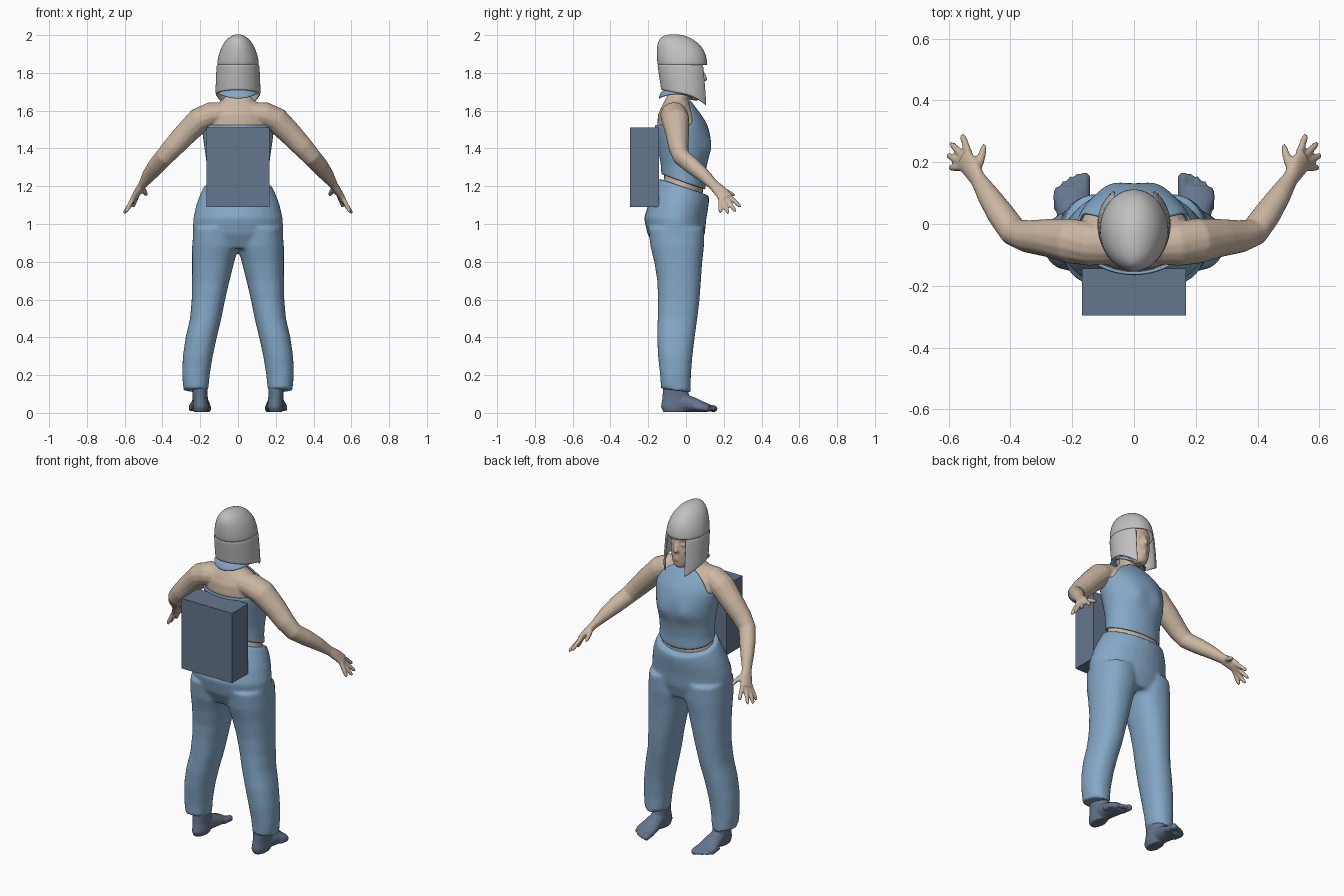
import bpy, bmesh, math
from mathutils import Vector

if "Cube" in bpy.data.objects:
    bpy.data.objects.remove(bpy.data.objects["Cube"])


def material(name, rgb):
    m = bpy.data.materials.new(name)
    m.use_nodes = True
    m.diffuse_color = (*rgb, 1)
    m.node_tree.nodes["Principled BSDF"].inputs["Base Color"].default_value = (*rgb, 1)
    return m


SKIN = material("skin", (0.60, 0.47, 0.36))
BLUE = material("light blue cloth", (0.23, 0.39, 0.57))
SLATE = material("slate blue", (0.13, 0.18, 0.27))
GREY = material("grey hair", (0.53, 0.53, 0.53))


def skin_rows(bm, rows, closed=True, cap=True):
    """Bridge rows of points into a surface."""
    vs = [[bm.verts.new(p) for p in r] for r in rows]
    n = len(rows[0])
    for a, b in zip(vs, vs[1:]):
        for i in range(n if closed else n - 1):
            j = (i + 1) % n
            bm.faces.new((a[i], a[j], b[j], b[i]))
    if cap:
        bm.faces.new(vs[0])
        bm.faces.new(vs[-1])


def ring(z, x0, x1, y0, y1, lean=0, n=32, power=1.0):
    pts = []
    for i in range(n):
        a = 2 * math.pi * i / n
        c, s = math.cos(a), math.sin(a)
        c = math.copysign(abs(c) ** power, c)
        s = math.copysign(abs(s) ** power, s)
        y = (y0 + y1) / 2 + (y1 - y0) / 2 * s
        pts.append(((x0 + x1) / 2 + (x1 - x0) / 2 * c, y, z - lean * y))
    return pts


def tube(bm, path, side, sx=1, n=14):
    """Elliptical tube; path items are (x, y, z, half width, half thickness)."""
    pts = [Vector((p[0] * sx, *p[1:3])) for p in path]
    side = Vector((side[0] * sx, *side[1:]))
    rows = []
    for i, p in enumerate(pts):
        t = (pts[min(i + 1, len(pts) - 1)] - pts[max(i - 1, 0)]).normalized()
        w = (side - t * side.dot(t)).normalized()
        h = t.cross(w)
        rows.append([p + w * path[i][3] * math.cos(a) + h * path[i][4] * math.sin(a)
                     for a in (2 * math.pi * k / n for k in range(n))])
    skin_rows(bm, rows)


def table(rows, z):
    """Interpolate a profile of (z, half width, back, front)."""
    for a, b in zip(rows, rows[1:]):
        if z <= b[0]:
            break
    t = max(0, min(1, (z - a[0]) / (b[0] - a[0])))
    return [p + (q - p) * t for p, q in zip(a[1:], b[1:])]


def finish(bm, name, mat, voxel=0, iterations=4, thick=0):
    bmesh.ops.recalc_face_normals(bm, faces=bm.faces)
    me = bpy.data.meshes.new(name)
    bm.to_mesh(me)
    bm.free()
    ob = bpy.data.objects.new(name, me)
    bpy.context.collection.objects.link(ob)
    me.materials.append(mat)
    for p in me.polygons:
        p.use_smooth = True
    if voxel:
        r = ob.modifiers.new("merge", "REMESH")
        r.mode, r.voxel_size, r.use_smooth_shade = "VOXEL", voxel, True
        s = ob.modifiers.new("soften", "SMOOTH")
        s.factor, s.iterations = 0.5, iterations
    if thick:
        s = ob.modifiers.new("thickness", "SOLIDIFY")
        s.thickness, s.offset = thick, 0
        ob.modifiers.new("round", "SUBSURF").levels = 1
    return ob


# Body: torso, neck, head, arms and hands merged into one skin
TORSO = [(1.05, .17, -.16, .08), (1.18, .16, -.13, .09), (1.25, .15, -.115, .088),
         (1.32, .152, -.12, .098), (1.40, .163, -.135, .118), (1.47, .173, -.147, .115),
         (1.53, .178, -.152, .098), (1.58, .172, -.148, .065), (1.62, .14, -.13, .033),
         (1.655, .085, -.112, .01), (1.69, .056, -.095, .012), (1.76, .052, -.09, .02)]
HEAD = [(1.655, .025, .03, .075), (1.67, .042, 0, .088), (1.70, .06, -.05, .092),
        (1.75, .077, -.09, .093), (1.80, .084, -.115, .089), (1.85, .085, -.12, .088),
        (1.91, .07, -.115, .06), (1.95, .04, -.1, .01)]
bm = bmesh.new()
for rows in (TORSO, HEAD):
    skin_rows(bm, [ring(z, -w, w, b, f) for z, w, b, f in rows])
# nose and lips
tube(bm, [(0, .078, 1.82, .009, .01), (0, .095, 1.785, .013, .012), (0, .1, 1.765, .019, .014),
          (0, .09, 1.757, .012, .008)], (1, 0, 0))
for z in (1.722, 1.708):
    tube(bm, [(-.026, .078, z, .004, .004), (0, .092, z, .009, .007), (.026, .078, z, .004, .004)], (0, 1, 0))
for sx in (1, -1):
    # brow and eyelid
    tube(bm, [(.012, .082, 1.826, .008, .008), (.035, .079, 1.832, .008, .007),
              (.058, .06, 1.825, .006, .006)], (0, 1, 0), sx)
    tube(bm, [(.018, .078, 1.80, .006, .004), (.034, .080, 1.802, .008, .008),
              (.05, .066, 1.80, .006, .004)], (0, 1, 0), sx)
    # arm
    tube(bm, [(.06, -.07, 1.59, .06, .055), (.14, -.065, 1.58, .072, .066), (.205, -.055, 1.55, .074, .068),
              (.28, -.045, 1.475, .062, .062), (.345, -.04, 1.405, .053, .056), (.39, -.025, 1.355, .046, .05),
              (.43, .03, 1.31, .044, .047), (.47, .09, 1.26, .037, .038), (.505, .145, 1.208, .029, .023),
              (.53, .185, 1.17, .038, .020), (.552, .212, 1.137, .040, .016)], (.3, -.9, -.3), sx)
    # fingers
    tips = [(.556, .287, 1.092), (.592, .26, 1.068), (.602, .222, 1.058), (.594, .182, 1.062)]
    first, last = Vector((.534, .226, 1.15)), Vector((.56, .182, 1.128))
    for i, tip in enumerate(tips):
        a, b = first.lerp(last, i / 3), Vector(tip)
        tube(bm, [(*a.lerp(b, t), r, r) for t, r in ((-.2, .013), (.5, .0125), (.9, .011), (1.05, .006))],
             (1, 0, 0), sx, 8)
    # thumb
    tube(bm, [(.515, .165, 1.195, .016, .016), (.498, .205, 1.175, .015, .015),
              (.488, .24, 1.16, .012, .012), (.485, .26, 1.15, .006, .006)], (1, 0, 0), sx, 8)
finish(bm, "body", SKIN, .0065, 4)

# Halter top wrapped around the torso
N = 64
cols = []
for i in range(N):
    a = 2 * math.pi * i / N
    c, s = math.cos(a), math.sin(a)
    u = max(0, min(1, (s - .35) / .6))
    top = 1.525 + .13 * u * u * (3 - 2 * u)
    bottom = 1.222 - .04 * s
    col = []
    for k in range(17):
        z = bottom + (top - bottom) * k / 16
        w, back, front = table(TORSO, z)
        x = (w + .009) * c
        y = (back + front) / 2 + ((front - back) / 2 + .009) * s
        if s > 0:
            y += .014 * math.exp(-((abs(x) - .075) / .045) ** 2 - ((z - 1.41) / .05) ** 2)
        col.append((x, y, z))
    cols.append(col)
bm = bmesh.new()
skin_rows(bm, list(zip(*cols)), cap=False)
finish(bm, "halter_top", BLUE, thick=.01)

# Flared collar
bm = bmesh.new()
rows = []
for w, d, z, dip in ((.104, .092, 1.663, .025), (.085, .077, 1.69, .01), (.066, .062, 1.712, 0)):
    rows.append([(x, y, zz + dip * (x / w) ** 2) for x, y, zz in ring(z, -w, w, -.052 - d, -.052 + d)])
skin_rows(bm, rows, cap=False)
finish(bm, "collar", BLUE, thick=.012)

# Trousers: hips and two legs merged
bm = bmesh.new()
hips = [(.87, .20, -.165, .075, 0), (.95, .24, -.205, .10, 0), (1.03, .237, -.222, .108, 0),
        (1.10, .22, -.195, .118, .1), (1.15, .2, -.165, .122, .25), (1.192, .18, -.145, .122, .34)]
skin_rows(bm, [ring(z, -w, w, b, f, lean) for z, w, b, f, lean in hips])
leg = [(.112, .158, .288, -.132, .025), (.2, .15, .296, -.137, .026), (.3, .134, .292, -.148, .034),
       (.4, .112, .277, -.153, .046), (.5, .088, .254, -.150, .06), (.6, .068, .245, -.148, .072),
       (.7, .045, .243, -.152, .079), (.8, .02, .243, -.168, .086), (.88, -.005, .243, -.188, .095),
       (.98, -.005, .235, -.2, .098)]
for sx in (1, -1):
    skin_rows(bm, [ring(z, *sorted((sx * a, sx * b)), y0, y1, .12 if z < .15 else 0, power=.9)
                   for z, a, b, y0, y1 in leg])
finish(bm, "trousers", BLUE, .011, 3)

# Feet with toes
for sx, label in ((1, "left"), (-1, "right")):
    bm = bmesh.new()
    skin_rows(bm, [ring(z, *sorted((sx * a, sx * b)), y0, y1) for z, a, b, y0, y1 in
                   ((.004, .165, .235, -.12, .0), (.03, .155, .24, -.133, .02), (.08, .16, .24, -.125, .02),
                    (.16, .16, .245, -.12, .0))])
    tube(bm, [(.2, -.10, .035, .035, .030), (.2, -.02, .055, .042, .052), (.2, .04, .043, .052, .040),
              (.203, .09, .031, .060, .028), (.203, .12, .026, .052, .022)], (1, 0, 0), sx)
    for i in range(5):
        x, y, r = .16 + .022 * i, .153 - .003 * i * i, (.019 if i == 0 else .0125)
        tube(bm, [(x, y - .06, .028, r, r), (x, y - .02, .025, r, r), (x, y, .021, r, r),
                  (x, y + .012, .018, r * .5, r * .5)], (1, 0, 0), sx, 10)
    finish(bm, label + "_foot", SLATE, .0055, 3)

# Hair: rounded cap with a fringe, and side curtain open at the face
HAIR = [(1.60, .113, -.115, .128), (1.70, .115, -.126, .122), (1.78, .113, -.138, .116),
        (1.84, .109, -.147, .111), (1.88, .103, -.151, .106), (1.92, .091, -.152, .092),
        (1.95, .077, -.149, .068), (1.975, .058, -.14, .036), (1.992, .035, -.122, .0),
        (2.0, .012, -.09, -.04)]
bm = bmesh.new()
skin_rows(bm, [ring(z, -w, w, b, f) for z, w, b, f in HAIR[3:]], cap=False)
bm.faces.new([v for v in bm.verts if v.co.z > 1.999])
start = math.radians(57)
cols = []
for i in range(49):
    a = math.pi / 2 + (math.pi / 2 - start) + (2 * math.pi - 2 * (math.pi / 2 - start)) * i / 48
    c, s = math.cos(a), math.sin(a)
    w, back, front = table(HAIR, 1.66)
    y = (back + front) / 2 + (front - back) / 2 * s
    bottom = 1.685 - .2 * y - 3.6 * max(y, 0) ** 2
    col = []
    for k in range(10):
        z = 1.845 + (bottom - 1.845) * k / 9
        w, back, front = table(HAIR, z)
        col.append((w * c, (back + front) / 2 + (front - back) / 2 * s, z))
    cols.append(col)
skin_rows(bm, list(zip(*cols)), closed=False, cap=False)
finish(bm, "hair", GREY, thick=.008)

# Back box
bm = bmesh.new()
bmesh.ops.create_cube(bm, size=1)
for v in bm.verts:
    v.co = (v.co.x * .336, v.co.y * .152 - .22, v.co.z * .42 + 1.3)
box = finish(bm, "back_box", SLATE)
for p in box.data.polygons:
    p.use_smooth = False
